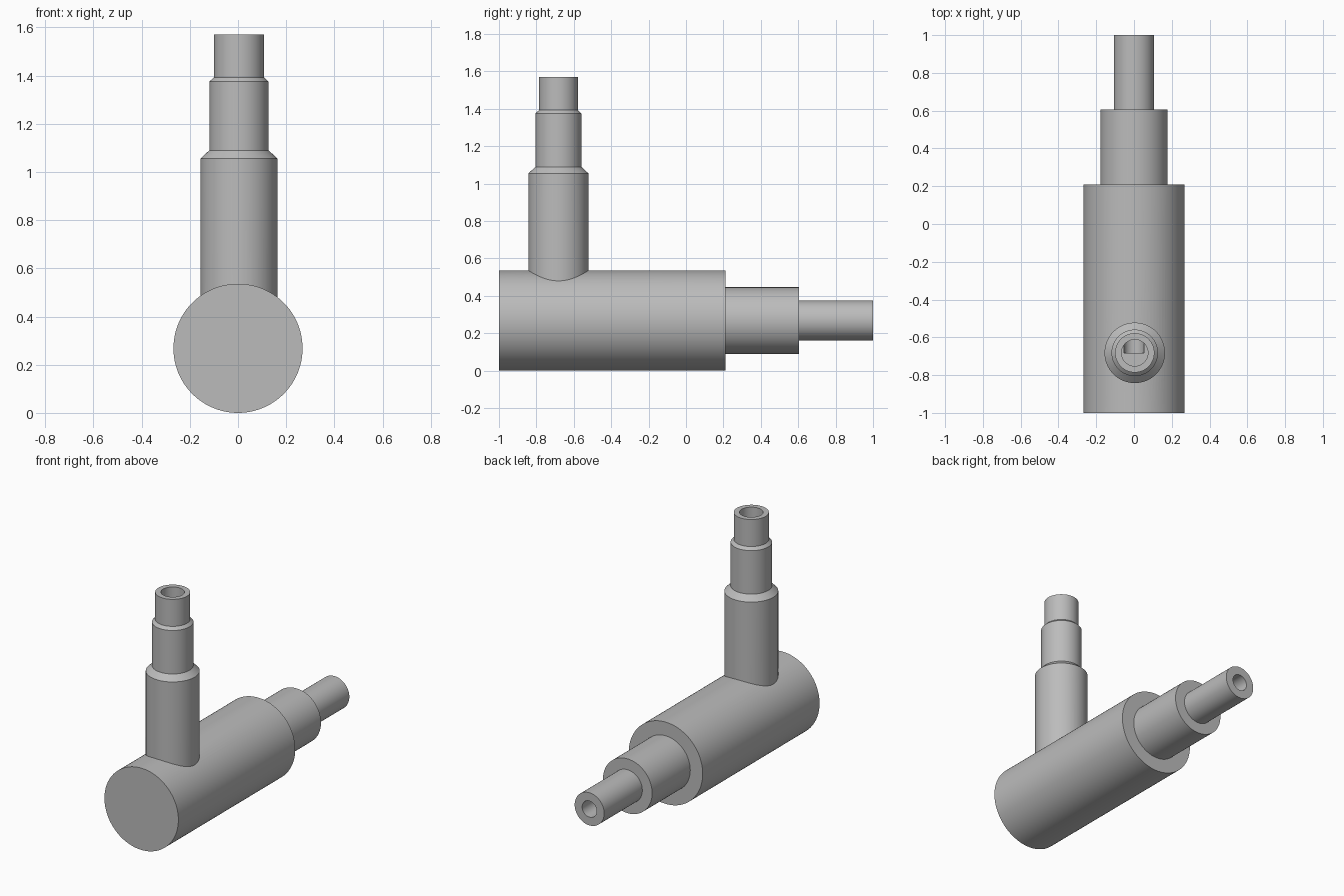
import bpy, bmesh, math
from mathutils import Matrix

if "Cube" in bpy.data.objects:
    bpy.data.objects.remove(bpy.data.objects["Cube"])

SEGMENTS = 96
AXIS_Z = 0.268            # height of the main axis
BRANCH_X, BRANCH_Y = 0.004, -0.682

grey = bpy.data.materials.new("grey metal")
grey.diffuse_color = (0.5, 0.5, 0.5, 1)
grey.use_nodes = True
grey.node_tree.nodes["Principled BSDF"].inputs["Base Color"].default_value = grey.diffuse_color


def lathe(name, profile, matrix):
    """Closed solid of revolution from (radius, height) points."""
    bm = bmesh.new()
    rings = []
    for r, h in profile:
        rings.append([bm.verts.new((r * math.cos(2 * math.pi * i / SEGMENTS),
                                    r * math.sin(2 * math.pi * i / SEGMENTS), h))
                      for i in range(SEGMENTS)])
    for low, high in zip(rings, rings[1:]):
        for i in range(SEGMENTS):
            j = (i + 1) % SEGMENTS
            bm.faces.new((low[i], low[j], high[j], high[i]))
    bm.faces.new(rings[0][::-1])
    bm.faces.new(rings[-1])
    bm.transform(matrix)
    bmesh.ops.recalc_face_normals(bm, faces=bm.faces)
    mesh = bpy.data.meshes.new(name)
    bm.to_mesh(mesh)
    bm.free()
    mesh.materials.append(grey)
    obj = bpy.data.objects.new(name, mesh)
    bpy.context.collection.objects.link(obj)
    return obj


def combine(target, tool, operation):
    """Apply a boolean and discard the tool."""
    mod = target.modifiers.new("cut", 'BOOLEAN')
    mod.operation = operation
    mod.solver = 'EXACT'
    mod.object = tool
    bpy.context.view_layer.objects.active = target
    bpy.ops.object.modifier_apply(modifier=mod.name)
    bpy.data.objects.remove(tool, do_unlink=True)


# Main axis runs along +y, branch axis runs straight up
along_y = Matrix.Translation((0, 0, AXIS_Z)) @ Matrix.Rotation(-math.pi / 2, 4, 'X')
upward = Matrix.Translation((BRANCH_X, BRANCH_Y, 0))

# Stepped horizontal body
body = lathe("pipe_body", [(0.268, -1.0), (0.268, 0.21), (0.178, 0.21),
                           (0.178, 0.605), (0.107, 0.605), (0.107, 1.0)], along_y)

# Stepped upright branch with chamfered shoulders
branch = lathe("branch", [(0.16, AXIS_Z), (0.16, 1.055), (0.123, 1.09),
                          (0.123, 1.375), (0.104, 1.393), (0.104, 1.57)], upward)
combine(body, branch, 'UNION')

# Bores meeting inside the body
combine(body, lathe("rear_bore", [(0.053, BRANCH_Y), (0.053, 1.1)], along_y), 'DIFFERENCE')
combine(body, lathe("branch_bore", [(0.07, AXIS_Z), (0.07, 1.7)], upward), 'DIFFERENCE')

# Smooth walls with crisp edges
bpy.ops.object.select_all(action='DESELECT')
body.select_set(True)
bpy.context.view_layer.objects.active = body
bpy.ops.object.shade_smooth_by_angle(angle=math.radians(30))
